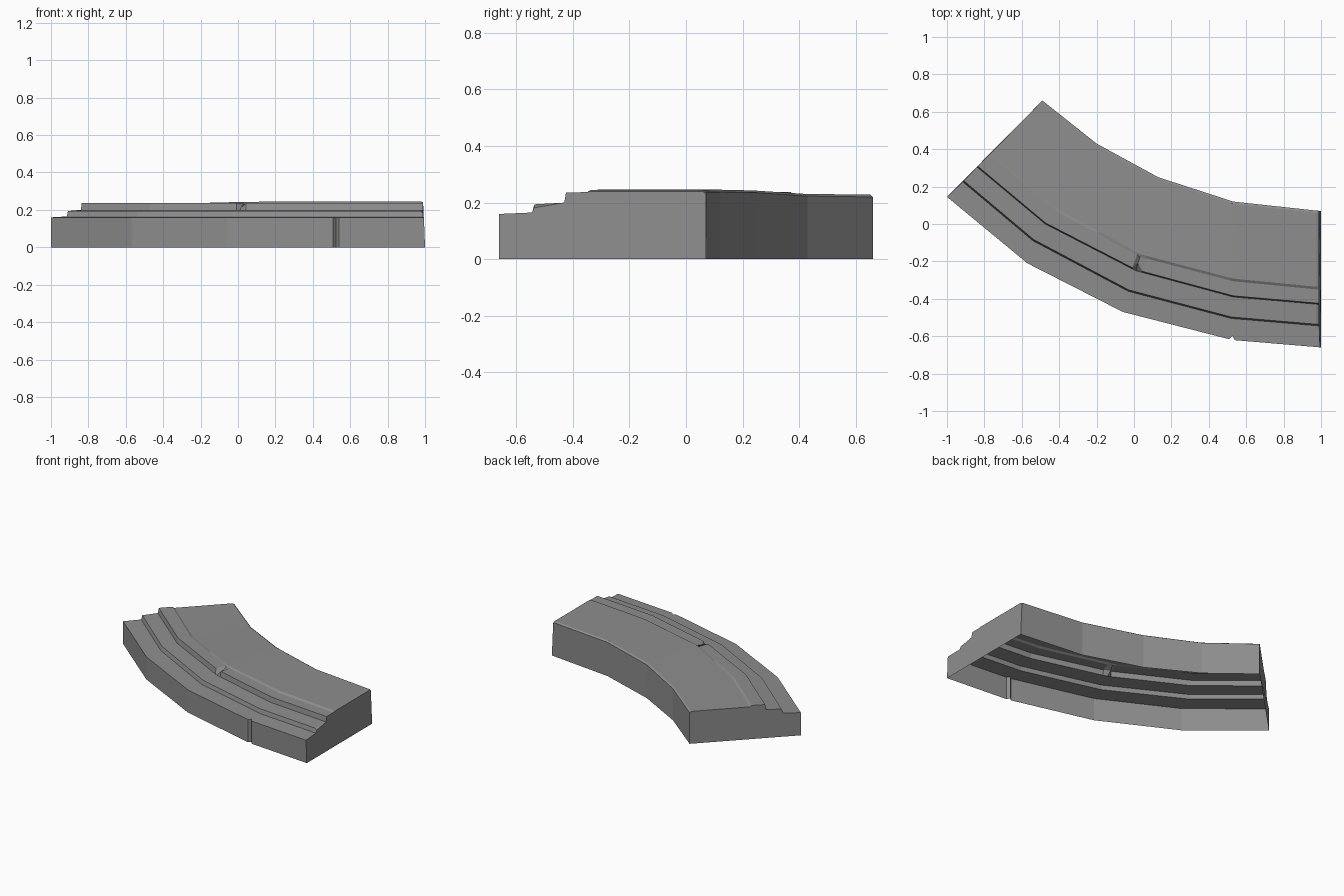
import bpy
import bmesh
from mathutils import Vector

cube = bpy.data.objects.get("Cube")
if cube:
    bpy.data.objects.remove(cube, do_unlink=True)

# Plan lines of the curved stair, each running from the left end to the right end
OUTER = [(-1, .145), (-.57, -.21), (-.06, -.47), (.525, -.62), (1, -.66)]
STEP_LOW = [(-.915, .225), (-.54, -.09), (-.03, -.36), (.52, -.505), (.99, -.545)]
STEP_HIGH = [(-.84, .305), (-.475, 0), (.01, -.25), (.53, -.39), (.99, -.43)]
RIDGE = [(-.77, .375), (-.415, .075), (.035, -.17), (.53, -.3), (.99, -.345)]
INNER = [(-.49, .66), (-.2, .43), (.13, .25), (.53, .12), (.99, .07)]
DECK_HEIGHT = [.228, .231, .243, .246, .245]
STATIONS = [0, 1, 1.5, 1.96, 2, 2.06, 2.97, 3, 3.03, 3.97, 4]


def along(line, t):
    """Point on a plan line at station t."""
    i = min(int(t), len(line) - 2)
    return Vector(line[i]).lerp(Vector(line[i + 1]), t - i)


def section(t):
    """Stepped cross-section at station t, from the outer foot to the inner foot."""
    outer, low, high, ridge, inner = (
        along(line, t) for line in (OUTER, STEP_LOW, STEP_HIGH, RIDGE, INNER))
    i = min(int(t), 3)
    deck = DECK_HEIGHT[i] + (DECK_HEIGHT[i + 1] - DECK_HEIGHT[i]) * (t - i)
    across = (inner - outer).normalized()
    riser_height, lip_height = .236, .194
    lip = low + across * .008
    riser_top = high + across * .006

    if t == 3:      # vertical notch in the outer wall
        outer = outer + across * .022
    if t == 2:      # broken edge on the upper step
        riser_top = high + across * .045
        riser_height = .218
    if t == 4:      # worn right end
        lip_height = .182
        deck -= .005

    outer_top = outer.copy()
    if t == 4:
        outer_top.x -= .006
    points = [
        (outer, 0), (outer_top, .16),
        (low, .165), (lip, lip_height),
        (high, .2), (riser_top, riser_height),
        (ridge - across * .006, .237), (ridge + across * .008, deck),
        (inner - across * .012, deck), (inner, deck - .008),
    ]
    foot = inner.copy()
    if t == 4:
        foot.x = 1
    points.append((foot, 0))
    return [(p.x, p.y, z) for p, z in points]


# Stone colour
stone = bpy.data.materials.new("grey_stone")
stone.use_nodes = True
grey = (.27, .27, .27, 1)
stone.diffuse_color = grey
shader = next(n for n in stone.node_tree.nodes if n.type == 'BSDF_PRINCIPLED')
shader.inputs["Base Color"].default_value = grey
shader.inputs["Roughness"].default_value = .9

# Skin the sections into a shell with closed ends and an open underside
bm = bmesh.new()
rings = [[bm.verts.new(p) for p in section(t)] for t in STATIONS]
for a, b in zip(rings, rings[1:]):
    for i in range(len(a) - 1):
        bm.faces.new((a[i], b[i], b[i + 1], a[i + 1]))
bm.faces.new(rings[0])
bm.faces.new(rings[-1][::-1])

mesh = bpy.data.meshes.new("curved_steps")
bm.to_mesh(mesh)
bm.free()
mesh.materials.append(stone)
steps = bpy.data.objects.new("curved_steps", mesh)
bpy.context.collection.objects.link(steps)
